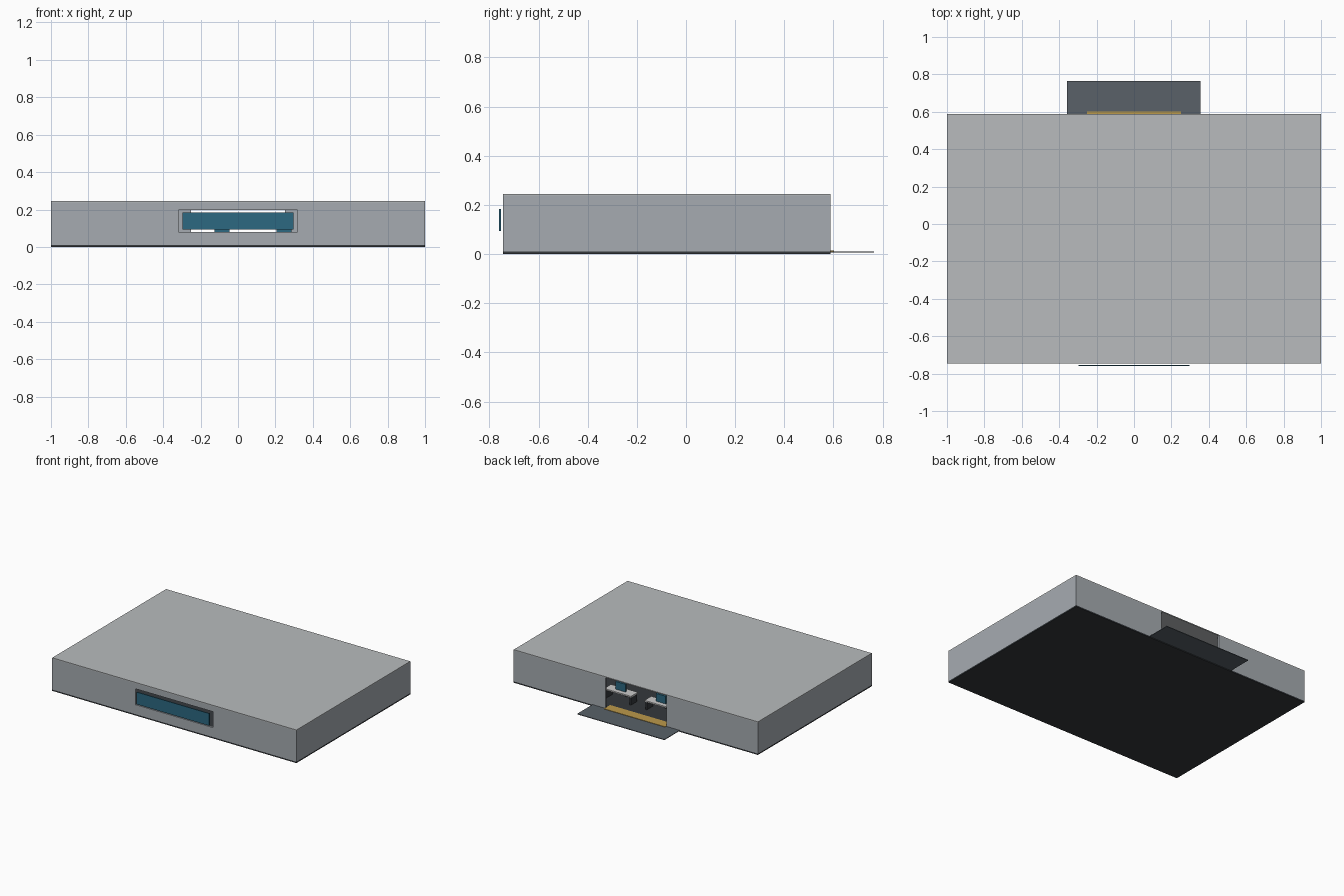
import bpy

if "Cube" in bpy.data.objects:
    bpy.data.objects.remove(bpy.data.objects["Cube"])


def mat(name, r, g, b):
    m = bpy.data.materials.new(name)
    m.diffuse_color = (r, g, b, 1)
    m.use_nodes = True
    m.node_tree.nodes["Principled BSDF"].inputs["Base Color"].default_value = m.diffuse_color
    return m


WALL = mat("wall_grey", .38, .41, .44)
ROOF = mat("roof_grey", .48, .50, .51)
DARK = mat("dark_slab", .035, .04, .045)
APRON = mat("apron_grey", .10, .12, .14)
TEAL = mat("teal", .025, .14, .22)
GOLD = mat("gold", .50, .32, .07)
WHITE = mat("white", .75, .76, .76)
ORANGE = mat("orange", .65, .30, .06)


def box(name, x0, x1, y0, y1, z0, z1, m):
    """Axis-aligned box from its limits."""
    bpy.ops.mesh.primitive_cube_add(
        size=1, location=((x0 + x1) / 2, (y0 + y1) / 2, (z0 + z1) / 2))
    o = bpy.context.object
    o.name = name
    o.scale = (x1 - x0, y1 - y0, z1 - z0)
    bpy.ops.object.transform_apply(location=False, rotation=False, scale=True)
    o.data.materials.append(m)
    return o


YF, YB, T = -.745, .587, .015      # front, back, wall thickness
Z0, Z1, H = .01, .238, .245        # floor top, wall top, roof top

# Floor and roof slabs
box("floor_slab", -1, 1, YF, YB, 0, Z0, DARK)
box("roof_slab", -1, 1, YF, YB, Z1, H, ROOF)

# Side walls, and back wall halves either side of the entrance
for side, s in (("left", -1), ("right", 1)):
    a, b = sorted((s, s * (1 - T)))
    box(side + "_wall", a, b, YF, YB, Z0, Z1, WALL)
    a, b = sorted((s * .25, s * (1 - T)))
    box("back_wall_" + side, a, b, YB - T, YB, Z0, Z1, WALL)
    a, b = sorted((s * .318, s * (1 - T)))
    box("front_wall_" + side, a, b, YF, YF + T, Z0, Z1, WALL)

# Front wall below and above the window
box("front_wall_sill", -.318, .318, YF, YF + T, Z0, .08, WALL)
box("front_wall_lintel", -.318, .318, YF, YF + T, .198, Z1, WALL)

# Panel hung in front of the window
box("front_panel", -.298, .296, -.760, -.753, .094, .184, TEAL)

# Entrance threshold and outside apron
box("threshold", -.25, .25, .53, .602, Z0, .014, GOLD)
box("entrance_apron", -.358, .355, YB, .765, .006, .011, APRON)

# Rows of workstations inside
for y in (.41, .06, -.29):
    for x in (-.745, -.415, -.085, .245, .575):
        box("desk_top", x - .11, x + .11, y - .04, y + .04, .068, .078, WHITE)
        for s in (-1, 1):
            lx = x + s * .10
            box("desk_leg", lx - .006, lx + .006, y - .035, y + .035, Z0, .068, DARK)
        box("screen", x - .04, x + .04, y - .006, y + .006, .078, .135, TEAL)
        box("chair_seat", x - .035, x + .035, y - .09, y - .03, .035, .045, ORANGE)
        box("chair_post", x - .006, x + .006, y - .066, y - .054, Z0, .035, DARK)
